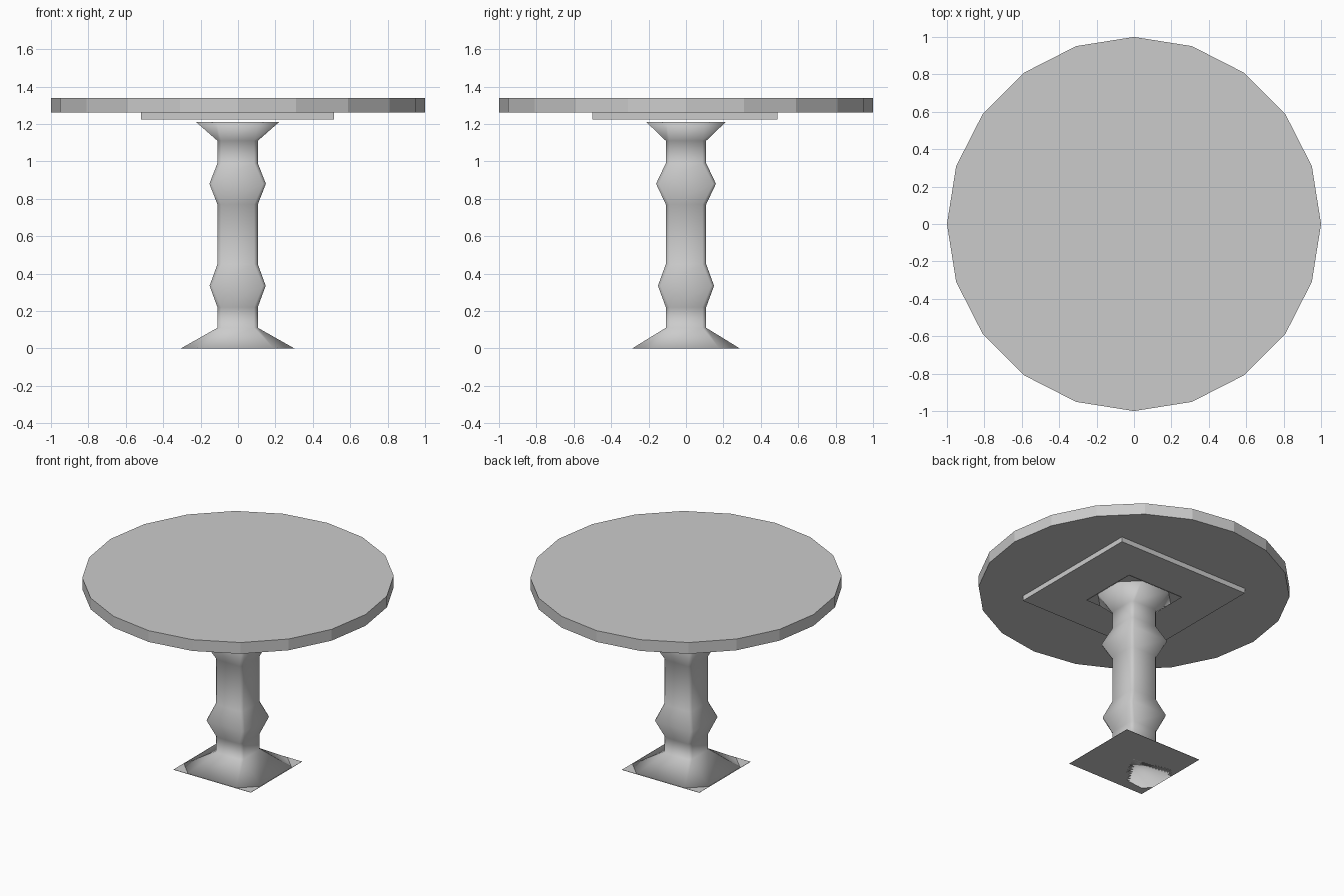
import bpy, bmesh
from math import radians

if "Cube" in bpy.data.objects:
    bpy.data.objects.remove(bpy.data.objects["Cube"])


def finish(bm, name, smooth):
    bmesh.ops.recalc_face_normals(bm, faces=bm.faces)
    me = bpy.data.meshes.new(name)
    bm.to_mesh(me)
    bm.free()
    for p in me.polygons:
        p.use_smooth = smooth
    ob = bpy.data.objects.new(name, me)
    bpy.context.collection.objects.link(ob)
    return ob


# Round table top with 20 sides
bpy.ops.mesh.primitive_cylinder_add(vertices=20, radius=1, depth=0.08,
                                    location=(0, 0, 1.30), rotation=(0, 0, radians(18)))
bpy.context.object.name = "table_top"

# Square mounting plate under the top
bpy.ops.mesh.primitive_cube_add(size=1, location=(-0.003, -0.005, 1.243))
plate = bpy.context.object
plate.name = "mounting_plate"
plate.scale = (1.03, 0.99, 0.036)

# Pedestal: chamfered square sections (z, half x, half y, corner cut)
CX = -0.002
sections = [
    (0.00, 0.303, 0.287, 0.11),
    (0.11, 0.108, 0.108, 0.02),
    (0.22, 0.108, 0.108, 0.02),
    (0.335, 0.150, 0.150, 0.015),
    (0.45, 0.108, 0.108, 0.02),
    (0.77, 0.108, 0.108, 0.02),
    (0.88, 0.151, 0.160, 0.015),
    (0.99, 0.108, 0.108, 0.02),
    (1.11, 0.108, 0.108, 0.02),
    (1.21, 0.222, 0.212, 0.11),
]
bm = bmesh.new()
rings = []
for z, a, b, c in sections:
    pts = [(a, -b + c), (a, b - c), (a - c, b), (-a + c, b),
           (-a, b - c), (-a, -b + c), (-a + c, -b), (a - c, -b)]
    rings.append([bm.verts.new((CX + x, y, z)) for x, y in pts])
for lo, hi in zip(rings, rings[1:]):
    for i in range(8):
        j = (i + 1) % 8
        bm.faces.new((lo[i], lo[j], hi[j], hi[i]))
bm.faces.new(rings[0])
bm.faces.new(rings[-1])
finish(bm, "pedestal", True)

# Thin square plates closing the flared ends
for name, (z, a, b, c), side in (("foot_plate", sections[0], 1),
                                 ("head_plate", sections[-1], -1)):
    bpy.ops.mesh.primitive_cube_add(size=1, location=(CX, 0, z + side * 0.001))
    cap = bpy.context.object
    cap.name = name
    cap.scale = (2 * a, 2 * b, 0.002)
